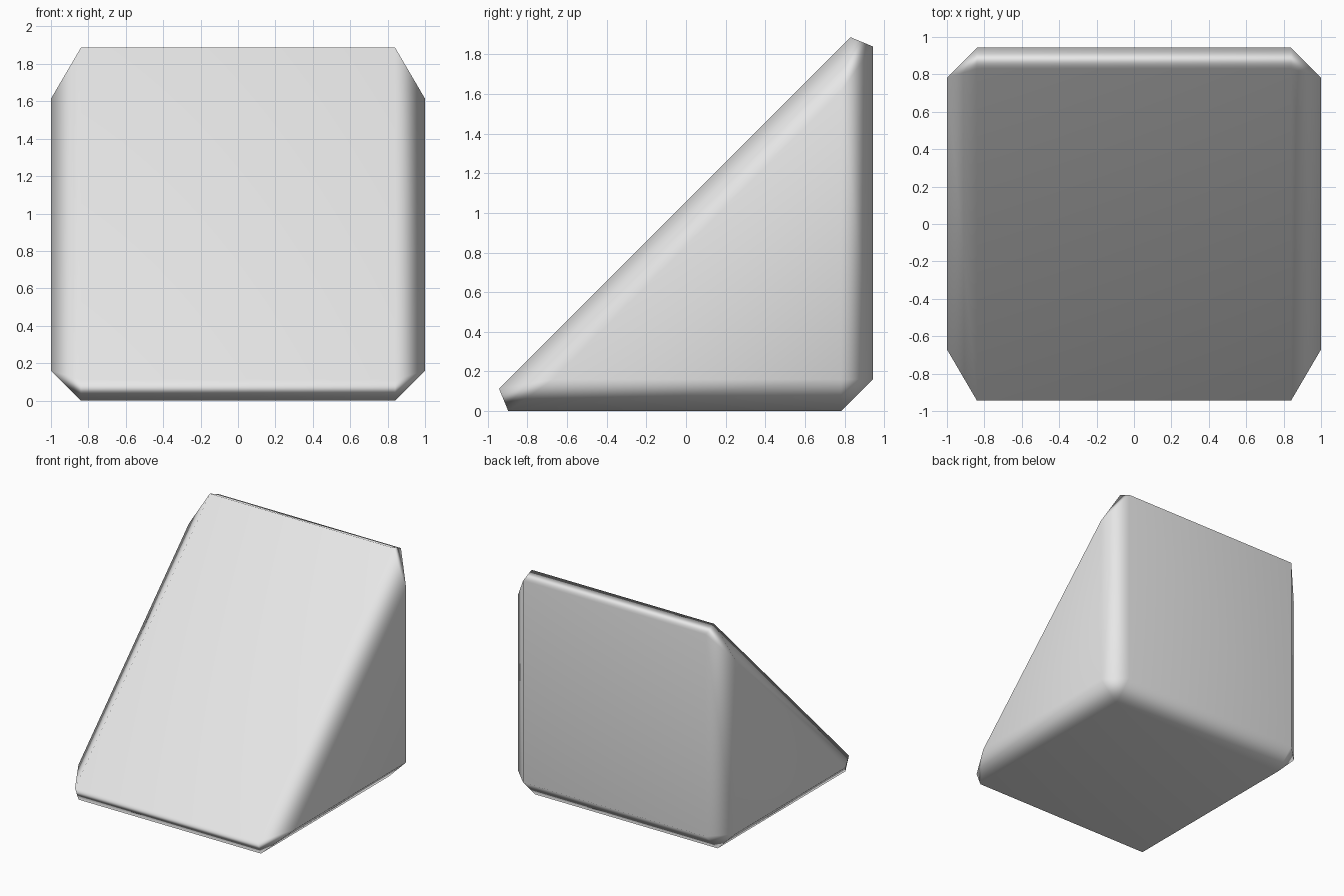
import bpy
import bmesh

default_cube = bpy.data.objects.get("Cube")
if default_cube:
    bpy.data.objects.remove(default_cube, do_unlink=True)

# Plain grey finish
grey = bpy.data.materials.new("light_grey")
grey.use_nodes = True
colour = (0.8, 0.8, 0.8, 1)
grey.diffuse_color = colour
grey.node_tree.nodes["Principled BSDF"].inputs["Base Color"].default_value = colour

# Right-angled profile, extruded across the width
FRONT, BACK, TOP = -1.057, 0.943, 2.0
profile = [(FRONT, 0), (BACK, 0), (BACK, TOP)]
bm = bmesh.new()
face = bm.faces.new([bm.verts.new((-1, y, z)) for y, z in profile])
ext = bmesh.ops.extrude_face_region(bm, geom=[face])
moved = [v for v in ext["geom"] if isinstance(v, bmesh.types.BMVert)]
bmesh.ops.translate(bm, vec=(2, 0, 0), verts=moved)
bmesh.ops.recalc_face_normals(bm, faces=bm.faces)

mesh = bpy.data.meshes.new("wedge_block")
bm.to_mesh(mesh)
bm.free()
mesh.materials.append(grey)
wedge = bpy.data.objects.new("wedge_block", mesh)
bpy.context.collection.objects.link(wedge)
mesh.shade_smooth()

# Single chamfer on every edge, shaded softly around flat main faces
bevel = wedge.modifiers.new("chamfer", 'BEVEL')
bevel.width = 0.16
bevel.segments = 1
bevel.limit_method = 'NONE'
normals = wedge.modifiers.new("soft_edges", 'WEIGHTED_NORMAL')
normals.mode = 'FACE_AREA'
